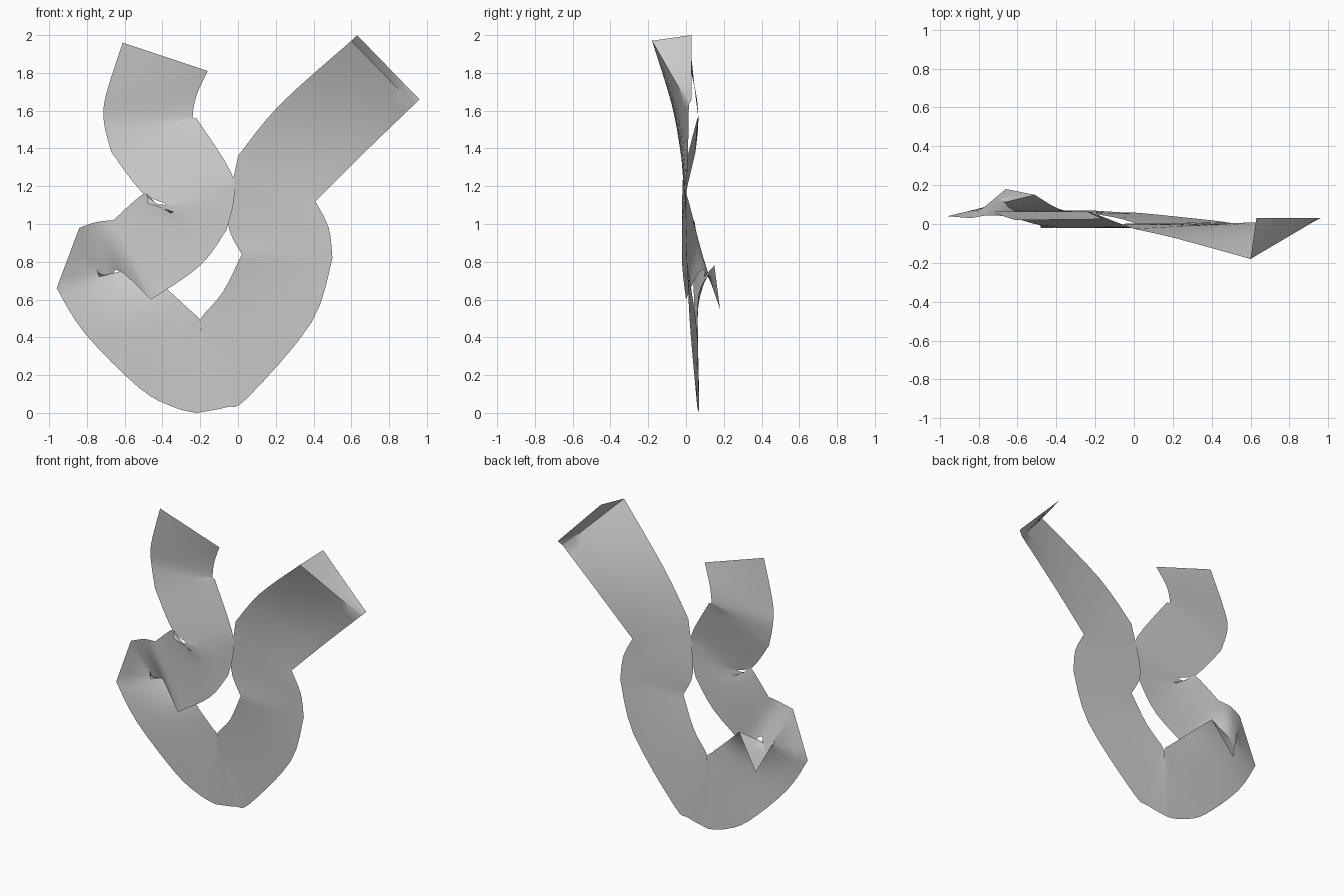
import bpy, bmesh
from mathutils import Vector

if "Cube" in bpy.data.objects:
    bpy.data.objects.remove(bpy.data.objects["Cube"])

# Ribbon runs: each section is (inner edge xyz, outer edge xyz).
# Every run starts from the last section of the run before; creases fall between runs.
tip = [(.63, .03, 2.0, .96, .03, 1.66), (.60, -.18, 1.97, .93, .015, 1.63)]
right_arm = [(.22, -.075, 1.63, .66, .01, 1.37), (0, -.025, 1.36, .41, 0, 1.12)]
right_bend = [(-.055, 0, 1.02, .48, 0, .98), (.02, 0, .84, .50, .005, .82)]
lower_right = [(-.08, .03, .64, .39, .02, .48), (-.19, .05, .51, .05, .055, .08),
               (-.195, .055, .46, -.06, .06, .03), (-.2, .06, .41, -.22, .07, 0)]
lower_left = [(-.2, .06, .49, -.34, .07, .03), (-.25, .06, .54, -.52, .068, .13),
              (-.38, .075, .66, -.81, .05, .42), (-.51, .15, .78, -.96, .04, .66)]
fold_back = [(-.66, .18, .55, -.84, .03, .98)]
fold_front = [(-.65, .09, .76, -.75, .045, 1.01), (-.46, 0, .60, -.66, .04, 1.02)]
front_run = [(-.2, -.02, .78, -.5, 0, 1.16), (-.06, -.02, .97, -.48, -.02, 1.11)]
upper_curl = [(-.02, -.02, 1.14, -.38, -.02, 1.105), (-.04, -.01, 1.28, -.51, 0, 1.17),
              (-.22, .06, 1.56, -.67, .05, 1.38)]
upper_arm = [(-.24, .065, 1.57, -.71, .065, 1.54), (-.22, .055, 1.68, -.70, .05, 1.68),
             (-.16, .025, 1.81, -.61, .02, 1.96)]


def spline(p, steps):
    """Catmull-Rom through sections, ends held."""
    out = []
    q = [p[0]] + p + [p[-1]]
    for i in range(1, len(q) - 2):
        a, b, c, d = q[i - 1:i + 3]
        for s in range(1, steps + 1):
            t = s / steps
            out.append(tuple(
                .5 * (2 * b[k] + (c[k] - a[k]) * t
                      + (2 * a[k] - 5 * b[k] + 4 * c[k] - d[k]) * t * t
                      + (3 * b[k] - a[k] - 3 * c[k] + d[k]) * t ** 3) for k in range(6)))
    return out


# Chain the runs into one list of sections
rows = [tip[0]]
for run in (tip[1:], right_arm, right_bend, lower_right, lower_left,
            fold_back, fold_front, front_run, upper_curl, upper_arm):
    rows += spline([rows[-1]] + run, 4)

# Loft the ribbon surface
COLS = 6
bm = bmesh.new()
grid = []
for r in rows:
    a, b = Vector(r[:3]), Vector(r[3:])
    grid.append([bm.verts.new(a.lerp(b, c / COLS)) for c in range(COLS + 1)])
for lo, hi in zip(grid, grid[1:]):
    for c in range(COLS):
        bm.faces.new((lo[c], lo[c + 1], hi[c + 1], hi[c]))

# Stand on the ground
low = min(v.co.z for v in bm.verts)
bmesh.ops.translate(bm, verts=bm.verts, vec=(0, 0, -low))
mesh = bpy.data.meshes.new("looped_ribbon")
bm.to_mesh(mesh)
bm.free()
ribbon = bpy.data.objects.new("looped_ribbon", mesh)
bpy.context.collection.objects.link(ribbon)
bpy.context.view_layer.objects.active = ribbon
ribbon.select_set(True)
bpy.ops.object.shade_smooth_by_angle(angle=0.7)
